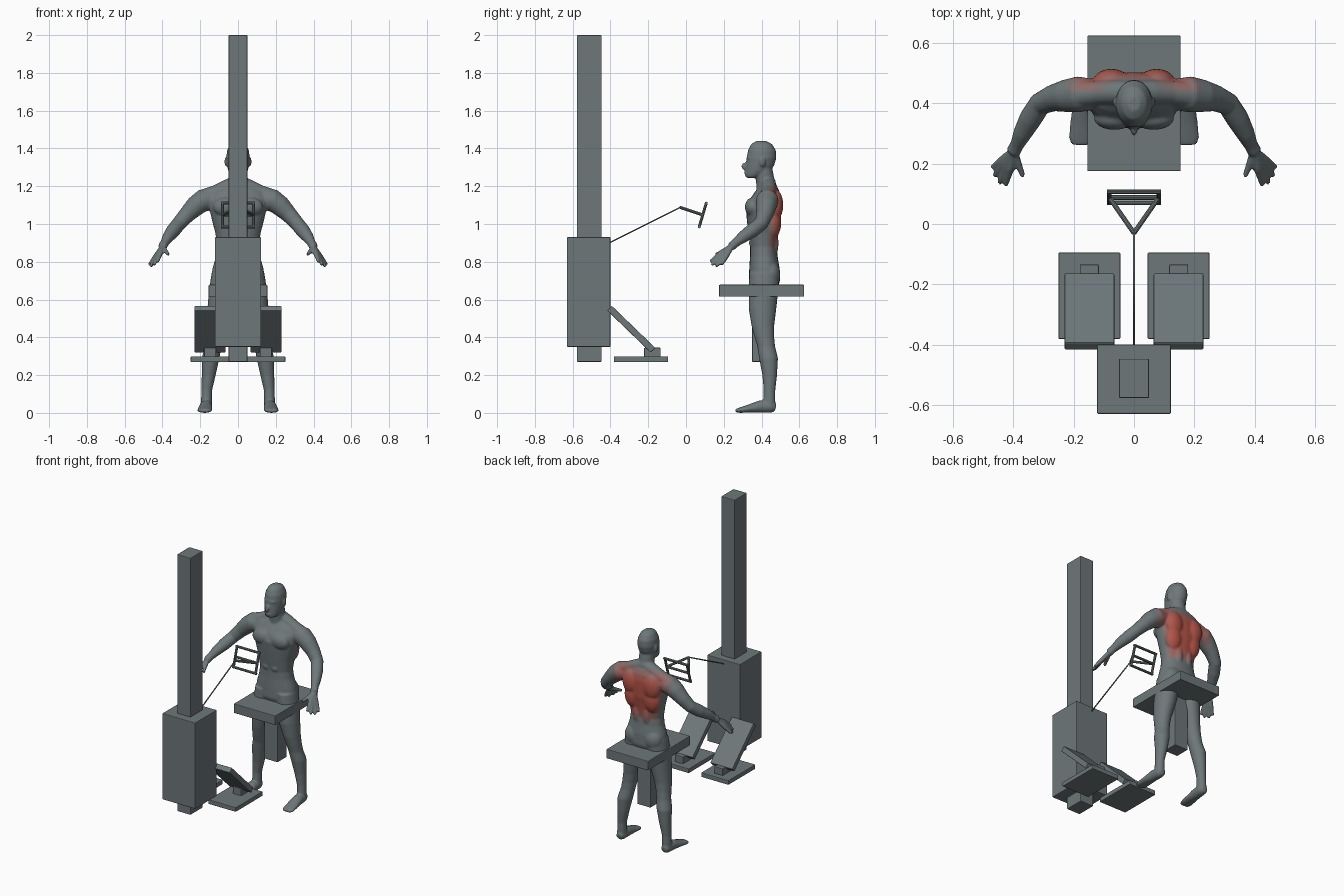
import bpy, bmesh, math
from mathutils import Vector, Matrix

cube = bpy.data.objects.get("Cube")
if cube:
    bpy.data.objects.remove(cube)


def material(name, rgb):
    m = bpy.data.materials.new(name)
    m.use_nodes = True
    m.diffuse_color = (*rgb, 1)
    m.node_tree.nodes["Principled BSDF"].inputs["Base Color"].default_value = (*rgb, 1)
    return m


GREY, RED = Vector((0.155, 0.185, 0.193)), Vector((0.44, 0.085, 0.06))
STEPS = 6
grey = material("slate grey", GREY)
reds = [material(f"muscle red {i}", GREY.lerp(RED, i / STEPS)) for i in range(1, STEPS + 1)]


def finish(name, bm, smooth=False):
    bmesh.ops.recalc_face_normals(bm, faces=bm.faces)
    mesh = bpy.data.meshes.new(name)
    bm.to_mesh(mesh)
    bm.free()
    mesh.materials.append(grey)
    ob = bpy.data.objects.new(name, mesh)
    bpy.context.collection.objects.link(ob)
    if smooth:
        mesh.shade_smooth()
    return ob


def box(name, center, size, tilt=0):
    bm = bmesh.new()
    bmesh.ops.create_cube(bm, size=1, matrix=Matrix.Diagonal((*size, 1)))
    ob = finish(name, bm)
    ob.location, ob.rotation_euler.x = center, math.radians(tilt)
    bev = ob.modifiers.new("edge", 'BEVEL')
    bev.width, bev.segments = 0.004, 2
    return ob


def loft(bm, sections, flat=True, ref=(0, 1, 0), side=1, n=24, power=1.0):
    """Closed skin through elliptical sections (x, y, z, rx, ry)."""
    pts = [Vector((side * s[0], s[1], s[2])) for s in sections]
    rings = []
    for i, (p, s) in enumerate(zip(pts, sections)):
        t = Vector((0, 0, 1))
        if not flat:
            t = (pts[min(i + 1, len(pts) - 1)] - pts[max(i - 1, 0)]).normalized()
        v = Vector(ref)
        v = (v - t * v.dot(t)).normalized()
        u = v.cross(t)
        ring = []
        for k in range(n):
            a = 2 * math.pi * k / n
            c, d = math.cos(a), math.sin(a)
            c, d = (math.copysign(abs(e) ** power, e) for e in (c, d))
            ring.append(bm.verts.new(p + u * c * s[3] + v * d * s[-1]))
        rings.append(ring)
    for a, b in zip(rings, rings[1:]):
        for k in range(n):
            bm.faces.new((a[k], a[(k + 1) % n], b[(k + 1) % n], b[k]))
    bm.faces.new(rings[0])
    bm.faces.new(rings[-1])


def blob(bm, center, radii, side=1):
    c = (side * center[0], center[1], center[2])
    bmesh.ops.create_uvsphere(bm, u_segments=20, v_segments=12, radius=1,
                              matrix=Matrix.Translation(c) @ Matrix.Diagonal((*radii, 1)))


def bar(bm, a, b, r, n=10):
    a, b = Vector(a), Vector(b)
    ref = (0, 1, 0) if abs((b - a).normalized().y) < 0.8 else (0, 0, 1)
    loft(bm, [(*a, r, r), (*b, r, r)], flat=False, ref=ref, n=n)


# Machine: tower, weight housing, seat
box("tower_column", (0, -0.512, 1.135), (0.1, 0.13, 1.73))
box("weight_housing", (0, -0.515, 0.64), (0.245, 0.23, 0.58))
box("seat", (0, 0.4, 0.647), (0.31, 0.45, 0.063))
box("seat_post", (0, 0.4, 0.445), (0.1, 0.1, 0.35))

# Foot rests
for name, s in (("left", 1), ("right", -1)):
    box(name + "_base_plate", (s * 0.148, -0.238, 0.284), (0.205, 0.287, 0.03))
    box(name + "_plate_support", (s * 0.148, -0.178, 0.32), (0.063, 0.088, 0.05))
    box(name + "_foot_plate", (s * 0.148, -0.29, 0.443), (0.165, 0.32, 0.035), -44)

# Cable and handle
apex = (0, -0.03, 1.088)
bm = bmesh.new()
bar(bm, (0, -0.41, 0.898), apex, 0.004)
finish("cable", bm, True)
bm = bmesh.new()
top, low = (0.082, 0.107, 1.11), (0.082, 0.07, 0.985)
for s in (1, -1):
    upper, lower = (s * top[0], *top[1:]), (s * low[0], *low[1:])
    bar(bm, upper, lower, 0.008)
    bar(bm, apex, (s * 0.082, 0.088, 1.048), 0.008)
for z in (top, low):
    bar(bm, (-0.09, *z[1:]), (0.09, *z[1:]), 0.008)
bar(bm, (-0.08, 0.088, 1.048), (0.08, 0.088, 1.048), 0.008)
finish("pull_handle", bm)

# Figure: torso, head and neck
bm = bmesh.new()
torso = [(.435, 1.205, .08, .045), (.43, 1.17, .145, .065), (.42, 1.13, .16, .083),
         (.41, 1.08, .152, .093), (.412, 1.02, .138, .09), (.41, .95, .12, .08),
         (.41, .88, .11, .07), (.412, .83, .116, .073), (.415, .77, .134, .08),
         (.415, .7, .145, .083), (.415, .66, .11, .07)]
loft(bm, [(0, *s) for s in torso], power=0.9)
head = [(.398, 1.44, .02, .025), (.4, 1.424, .042, .055), (.402, 1.39, .058, .074),
        (.4, 1.35, .062, .079), (.392, 1.31, .058, .075), (.38, 1.28, .052, .065),
        (.36, 1.256, .042, .046), (.352, 1.244, .03, .033)]
loft(bm, [(0, *s) for s in head])
loft(bm, [(0, .43, 1.15, .06, .055), (0, .422, 1.21, .05, .05), (0, .41, 1.31, .048, .045)])
blob(bm, (0, .313, 1.305), (.012, .02, .021))
blob(bm, (0, .322, 1.27), (.022, .014, .013))
blob(bm, (0, .338, 1.35), (.042, .018, .012))

# Limbs and muscles, both sides
leg = [(.072, .415, .74, .068, .08), (.085, .41, .64, .07, .078), (.098, .405, .55, .064, .073),
       (.115, .407, .46, .052, .06), (.125, .415, .4, .046, .052), (.132, .425, .35, .044, .047),
       (.145, .437, .29, .047, .05), (.155, .443, .2, .037, .039), (.165, .442, .12, .028, .031),
       (.168, .44, .03, .03, .033)]
foot = [(.166, .475, .028, .02, .02), (.167, .45, .034, .031, .034), (.17, .39, .033, .034, .033),
        (.174, .33, .022, .038, .021), (.177, .285, .014, .04, .014), (.178, .262, .011, .03, .009)]
arm = [(.13, .43, 1.13, .05), (.185, .43, 1.125, .06), (.225, .425, 1.095, .054),
       (.27, .417, 1.05, .044), (.312, .398, 1.003, .038), (.343, .35, .965, .038),
       (.37, .3, .93, .031), (.388, .262, .9, .023), (.4, .24, .88, .024)]
trap = [(.0, .435, 1.22, .04), (.06, .437, 1.195, .04), (.12, .435, 1.165, .04), (.18, .43, 1.14, .045)]
fingers = [((.41, .185, .848), (.426, .128, .8)), ((.42, .19, .84), (.447, .135, .782)),
           ((.43, .2, .833), (.463, .16, .775)), ((.435, .214, .83), (.47, .188, .784)),
           ((.392, .222, .868), (.368, .158, .838))]
for s in (1, -1):
    loft(bm, leg, side=s)
    loft(bm, foot, flat=False, ref=(0, 0, 1), side=s)
    loft(bm, arm, flat=False, side=s)
    loft(bm, trap, flat=False, side=s)
    wrist = (.398, .245, .885)
    for base, tip in fingers:
        loft(bm, [(*wrist, .013), (*base, .014), (*tip, .009)], flat=False, side=s, n=12)
    blob(bm, (.065, .35, 1.09), (.068, .038, .05), s)
    blob(bm, (.075, .47, 1.1), (.062, .045, .085), s)
    blob(bm, (.07, .455, 1.01), (.06, .05, .09), s)
    blob(bm, (.035, .455, .9), (.032, .035, .09), s)
    blob(bm, (.068, .447, .735), (.066, .053, .07), s)
    blob(bm, (.061, .405, 1.33), (.011, .016, .026), s)
    for z in (.9, .95, 1.0):
        blob(bm, (.03, .355, z), (.03, .022, .026), s)
raw = finish("figure_source", bm)

# Fuse the parts into one skin
fuse = raw.modifiers.new("fuse", 'REMESH')
fuse.mode, fuse.voxel_size = 'VOXEL', 0.006
relax = raw.modifiers.new("relax", 'SMOOTH')
relax.factor, relax.iterations = 0.5, 4
skin = bpy.data.meshes.new_from_object(raw.evaluated_get(bpy.context.evaluated_depsgraph_get()))
bpy.data.objects.remove(raw)
figure = bpy.data.objects.new("figure", skin)
bpy.context.collection.objects.link(figure)
skin.materials.clear()
for m in [grey] + reds:
    skin.materials.append(m)

# Red back muscles, fading out at their borders
for f in skin.polygons:
    x, y, z = f.center
    glow = min((y - 0.432) / 0.05, (z - 0.845) / 0.1, (1.225 - z) / 0.09, (0.235 - abs(x)) / 0.13)
    f.material_index = round(STEPS * max(0, min(1, glow)))
skin.shade_smooth()
